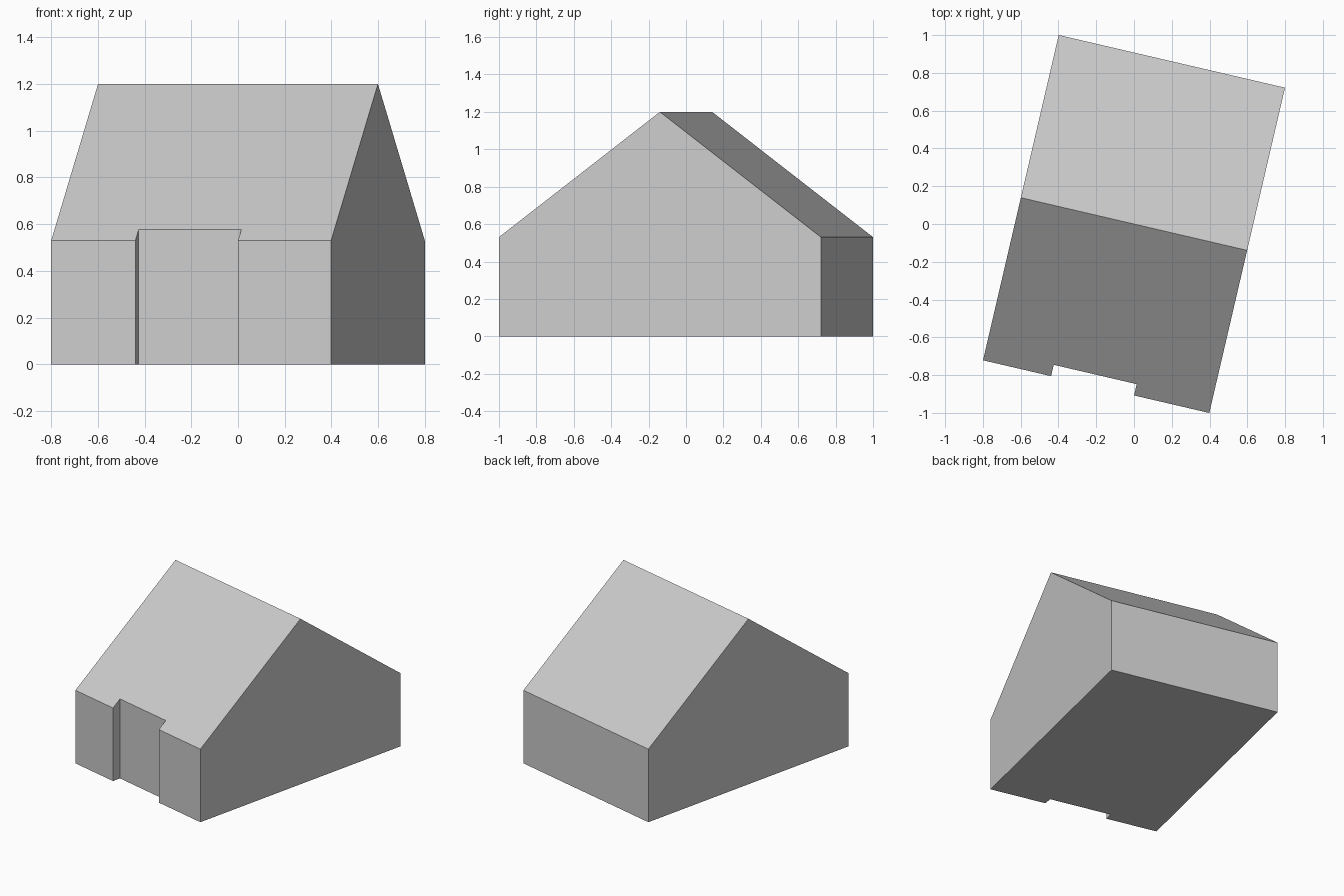
import bpy, bmesh, math
from mathutils import Vector

cube = bpy.data.objects.get("Cube")
if cube:
    bpy.data.objects.remove(cube, do_unlink=True)

WIDTH, DEPTH = 1.23, 1.768
EAVE, RIDGE = 0.53, 1.2
TURN = math.radians(-13.1)
w, d = WIDTH / 2, DEPTH / 2
recess_left, recess_right, recess = -w + 0.37, -w + 0.821, 0.0615

grey = bpy.data.materials.new("light_grey")
grey.use_nodes = True
colour = (0.6, 0.6, 0.6, 1)
grey.diffuse_color = colour
grey.node_tree.nodes["Principled BSDF"].inputs["Base Color"].default_value = colour

# Footprint with the shallow entrance recess in the front wall
footprint = [(-w, -d), (recess_left, -d), (recess_left, recess - d),
             (recess_right, recess - d), (recess_right, -d),
             (w, -d), (w, d), (-w, d)]
bm = bmesh.new()
floor = bm.faces.new([bm.verts.new((x, y, 0)) for x, y in footprint])

# Walls raised past the ridge height
raised = bmesh.ops.extrude_face_region(bm, geom=[floor], use_keep_orig=True)
top = [v for v in raised["geom"] if isinstance(v, bmesh.types.BMVert)]
bmesh.ops.translate(bm, verts=top, vec=(0, 0, RIDGE * 2))

# Two roof slopes trimmed through the ridge and capped
for side in (-1, 1):
    normal = Vector((0, side * (RIDGE - EAVE), d)).normalized()
    cut = bmesh.ops.bisect_plane(
        bm, geom=bm.verts[:] + bm.edges[:] + bm.faces[:],
        plane_co=(0, 0, RIDGE), plane_no=normal, clear_outer=True)
    rim = [e for e in bm.edges if e.is_boundary]
    bmesh.ops.holes_fill(bm, edges=rim, sides=0)
bmesh.ops.remove_doubles(bm, verts=bm.verts, dist=0.0001)
bmesh.ops.recalc_face_normals(bm, faces=bm.faces)

mesh = bpy.data.meshes.new("house")
bm.to_mesh(mesh)
bm.free()
mesh.materials.append(grey)
house = bpy.data.objects.new("house", mesh)
house.rotation_euler.z = TURN
bpy.context.collection.objects.link(house)
